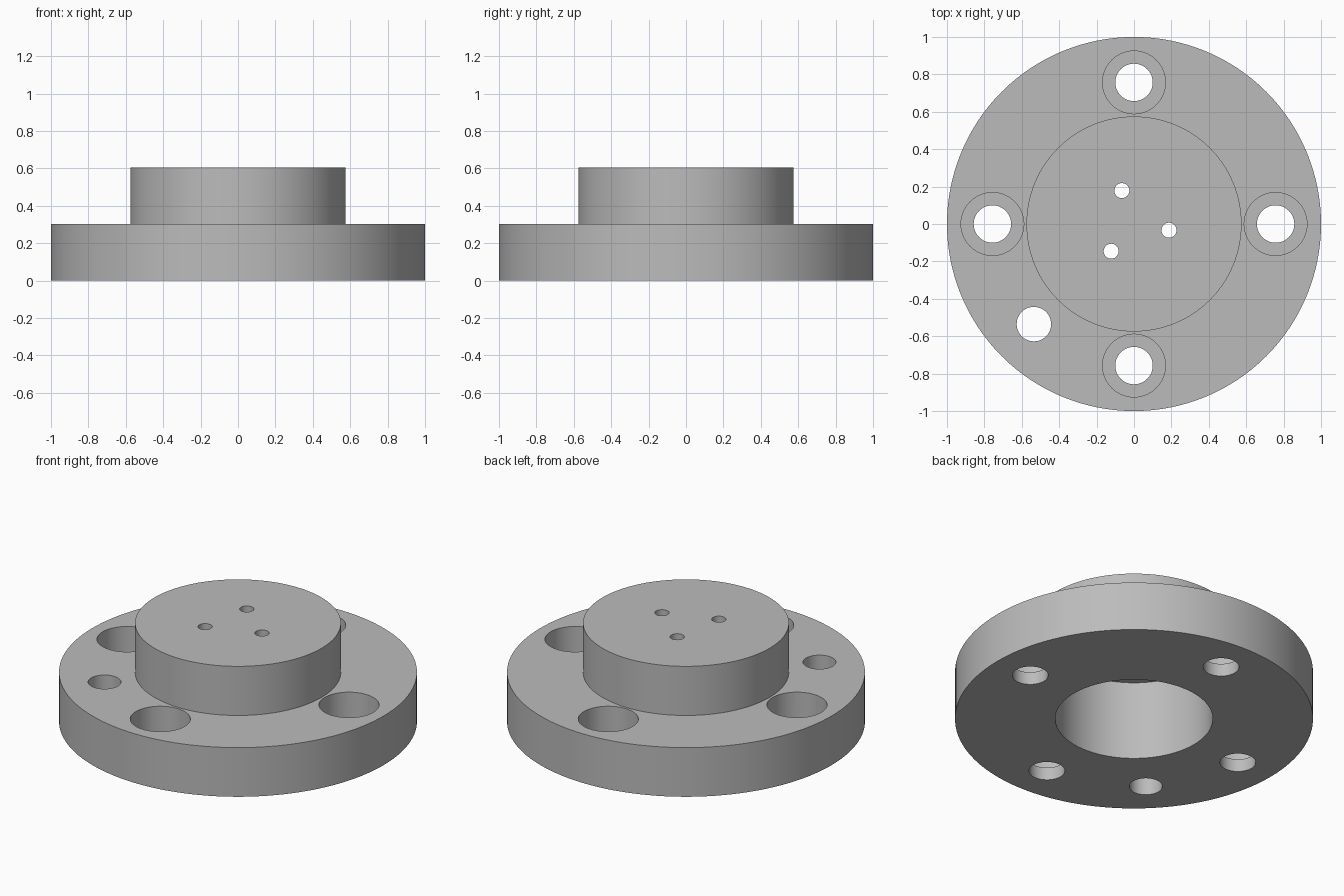
import bpy, bmesh
from math import radians, cos, sin, pi

if "Cube" in bpy.data.objects:
    bpy.data.objects.remove(bpy.data.objects["Cube"])

FLANGE_TOP, BOSS_TOP, BORE_TOP, SEAT = 0.303, 0.606, 0.487, 0.078
BOLT_CIRCLE = 0.757

steel = bpy.data.materials.new("grey_metal")
steel.use_nodes = True
grey = (0.5, 0.5, 0.5, 1)
steel.diffuse_color = grey
steel.node_tree.nodes["Principled BSDF"].inputs["Base Color"].default_value = grey


def revolve(name, profile, centre=(0, 0), steps=128):
    """Turn an (r, z) profile, closed on the axis at both ends, into a solid."""
    bm = bmesh.new()
    verts = [bm.verts.new((r, 0, z)) for r, z in profile]
    edges = [bm.edges.new(pair) for pair in zip(verts, verts[1:])]
    bmesh.ops.spin(bm, geom=verts + edges, cent=(0, 0, 0), axis=(0, 0, 1),
                   angle=2 * pi, steps=steps, use_merge=True)
    bmesh.ops.remove_doubles(bm, verts=bm.verts, dist=1e-5)
    bmesh.ops.recalc_face_normals(bm, faces=bm.faces)
    mesh = bpy.data.meshes.new(name)
    bm.to_mesh(mesh)
    bm.free()
    mesh.materials.append(steel)
    obj = bpy.data.objects.new(name, mesh)
    obj.location = (*centre, 0)
    bpy.context.collection.objects.link(obj)
    return obj


def polar(radius, degrees):
    return radius * cos(radians(degrees)), radius * sin(radians(degrees))


def drill(radius, centre):
    return revolve("hole_cutter", [(0, -0.1), (radius, -0.1), (radius, 0.8), (0, 0.8)],
                   centre, 48)


# Flange, raised boss and blind bore underneath
body = revolve("flanged_hub", [
    (0, BORE_TOP), (0.44, BORE_TOP), (0.44, 0), (1, 0), (1, FLANGE_TOP),
    (0.575, FLANGE_TOP), (0.575, BOSS_TOP), (0, BOSS_TOP)])

# Counterbored bolt holes
cutters = [revolve("bolt_hole_cutter", [
    (0, -0.1), (0.1, -0.1), (0.1, SEAT), (0.168, SEAT), (0.168, 0.5), (0, 0.5)],
    polar(BOLT_CIRCLE, a), 64) for a in range(0, 360, 90)]

# Plain locating hole, and three small holes through the boss
cutters.append(drill(0.092, polar(BOLT_CIRCLE, 225)))
cutters += [drill(0.04, polar(0.19, a)) for a in (-10, 110, 230)]

bpy.context.view_layer.objects.active = body
for cutter in cutters:
    cutter.hide_render = True
    mod = body.modifiers.new("hole", "BOOLEAN")
    mod.operation, mod.solver, mod.object = "DIFFERENCE", "EXACT", cutter
    bpy.ops.object.modifier_apply(modifier=mod.name)
    bpy.data.objects.remove(cutter)

# Smooth round walls with sharp rims
bpy.ops.object.select_all(action="DESELECT")
body.select_set(True)
bpy.ops.object.shade_smooth_by_angle(angle=radians(30))
